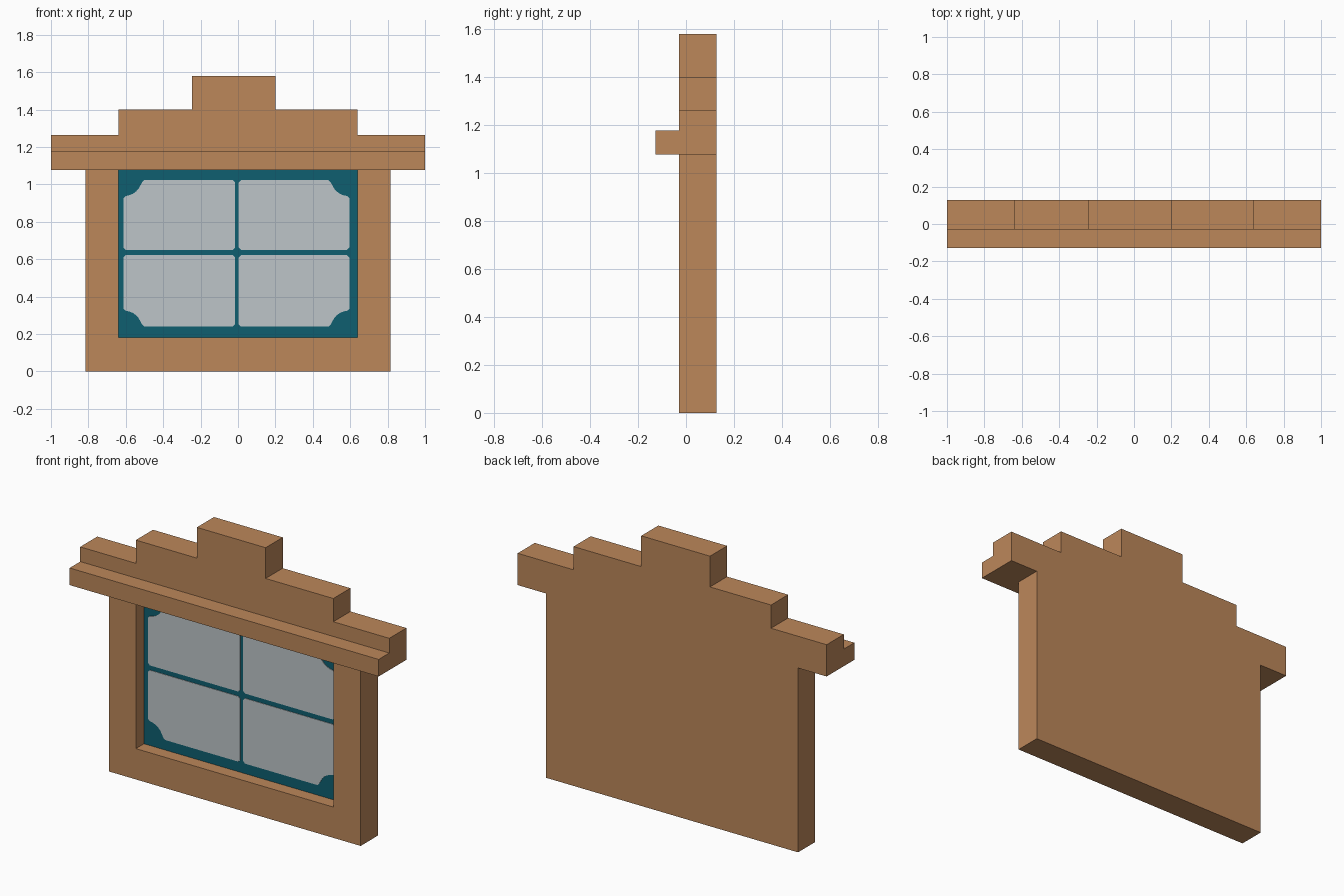
import bpy, bmesh, math

if "Cube" in bpy.data.objects:
    bpy.data.objects.remove(bpy.data.objects["Cube"])


def material(name, rgb):
    m = bpy.data.materials.new(name)
    m.diffuse_color = (*rgb, 1.0)
    m.use_nodes = True
    m.node_tree.nodes["Principled BSDF"].inputs["Base Color"].default_value = m.diffuse_color
    return m


BROWN = material("warm_brown", (0.503, 0.242, 0.102))
TEAL = material("dark_teal", (0.0044, 0.114, 0.162))
GLASS = material("pale_grey_glass", (0.509, 0.558, 0.578))


def slab(name, outline, y0, y1, mat):
    """Extrude an x/z outline from y0 (front) to y1 (back)."""
    bm = bmesh.new()
    face = bm.faces.new([bm.verts.new((x, y0, z)) for x, z in outline])
    ext = bmesh.ops.extrude_face_region(bm, geom=[face])
    for v in ext["geom"]:
        if isinstance(v, bmesh.types.BMVert):
            v.co.y = y1
    bmesh.ops.recalc_face_normals(bm, faces=bm.faces[:])
    mesh = bpy.data.meshes.new(name)
    bm.to_mesh(mesh)
    bm.free()
    mesh.materials.append(mat)
    obj = bpy.data.objects.new(name, mesh)
    bpy.context.collection.objects.link(obj)
    return obj


def rect(x0, x1, z0, z1):
    return [(x0, z0), (x1, z0), (x1, z1), (x0, z1)]


FRONT, BACK, LINTEL = -0.03, 0.128, 1.078
RECESS = 0.05

# Wall with the stepped gable
wall = slab("stepped_wall", [
    (-0.815, 0), (0.815, 0), (0.815, LINTEL), (1, LINTEL), (1, 1.264),
    (0.638, 1.264), (0.638, 1.4), (0.2, 1.4), (0.2, 1.58), (-0.245, 1.58),
    (-0.245, 1.4), (-0.64, 1.4), (-0.64, 1.264), (-1, 1.264),
    (-1, LINTEL), (-0.815, LINTEL)], FRONT, BACK, BROWN)

# Window recess cut into the front
opening = rect(-0.64, 0.638, 0.18, LINTEL)
cutter = slab("recess_cutter", opening, -0.3, RECESS, BROWN)
cutter.hide_render = True
cut = wall.modifiers.new("window_recess", 'BOOLEAN')
cut.operation = 'DIFFERENCE'
cut.solver = 'EXACT'
cut.object = cutter
bpy.context.view_layer.objects.active = wall
wall.select_set(True)
bpy.ops.object.modifier_apply(modifier=cut.name)
bpy.data.objects.remove(cutter)

# Ledge above the window
slab("ledge", rect(-1, 1, LINTEL, 1.178), -0.128, FRONT, BROWN)

# Painted window: teal frame plate with four glass panes on it
slab("window_frame", opening, RECESS - 0.005, RECESS, TEAL)


def pane_outline(xo, xi, zo, zi):
    """Pane with a scooped outer corner (xo, zo) and small clipped others."""
    sx, sz = (1 if xi > xo else -1), (1 if zi > zo else -1)
    c = 0.012
    pts = []
    for i in range(7):
        a = math.radians(8 + 74 * i / 6)
        pts.append((xo + sx * 0.095 * math.cos(a), zo + sz * 0.085 * math.sin(a)))
    pts[0] = (xo + sx * 0.1, zo + sz * 0.01)
    pts[-1] = (xo + sx * 0.01, zo + sz * 0.085)
    pts = [(xo + sx * 0.11, zo)] + pts + [(xo, zo + sz * 0.095)]
    pts += [(xo, zi - sz * c), (xo + sx * c, zi),
            (xi - sx * c, zi), (xi, zi - sz * c),
            (xi, zo + sz * c), (xi - sx * c, zo)]
    return pts


for side, xo, xi in (("left", -0.612, -0.016), ("right", 0.595, 0.004)):
    for level, zo, zi in (("lower", 0.24, 0.622), ("upper", 1.022, 0.65)):
        slab(f"{level}_{side}_pane", pane_outline(xo, xi, zo, zi),
             RECESS - 0.008, RECESS - 0.005, GLASS)
